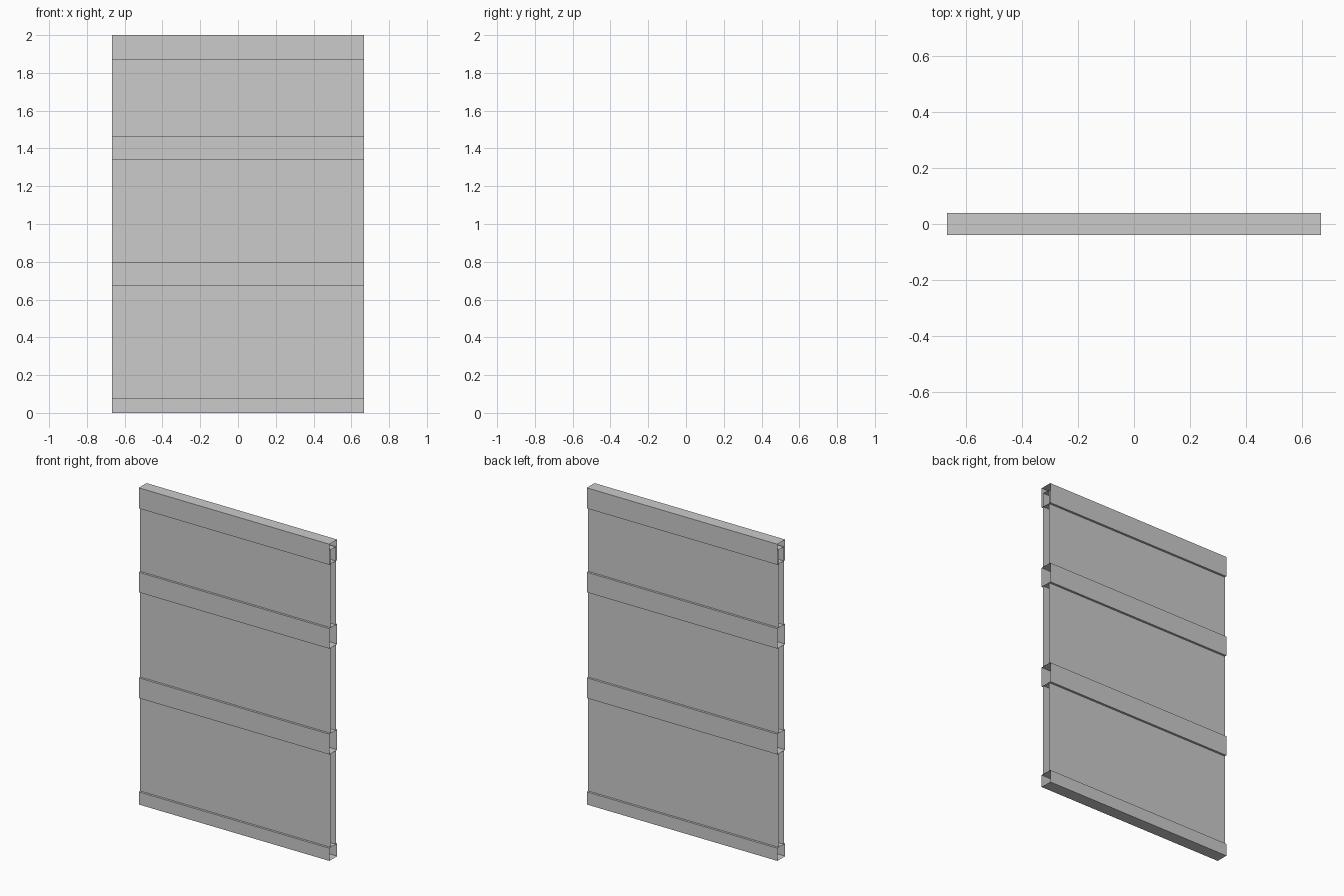
import bpy, bmesh

if "Cube" in bpy.data.objects:
    bpy.data.objects.remove(bpy.data.objects["Cube"])

HALF_X = 0.666


def sleeve(name, half_y, z0, z1):
    """Rectangular profile swept along x, left open at both ends."""
    profile = [(-half_y, z0), (half_y, z0), (half_y, z1), (-half_y, z1)]
    bm = bmesh.new()
    left = [bm.verts.new((-HALF_X, y, z)) for y, z in profile]
    right = [bm.verts.new((HALF_X, y, z)) for y, z in profile]
    for i in range(4):
        j = (i + 1) % 4
        bm.faces.new((left[i], left[j], right[j], right[i]))
    bmesh.ops.recalc_face_normals(bm, faces=bm.faces)
    mesh = bpy.data.meshes.new(name)
    bm.to_mesh(mesh)
    bm.free()
    obj = bpy.data.objects.new(name, mesh)
    bpy.context.collection.objects.link(obj)
    return obj


# Protruding horizontal rails
rails = {
    "bottom_rail": (0.0, 0.08),
    "lower_rail": (0.672, 0.80),
    "upper_rail": (1.34, 1.467),
    "top_rail": (1.87, 2.0),
}
for name, (z0, z1) in rails.items():
    sleeve(name, 0.039, z0, z1)

# Recessed panels between rails; the upper one reaches into the top rail
panels = {
    "lower_panel": (0.08, 0.672),
    "middle_panel": (0.80, 1.34),
    "upper_panel": (1.467, 1.96),
}
for name, (z0, z1) in panels.items():
    sleeve(name, 0.025, z0, z1)
